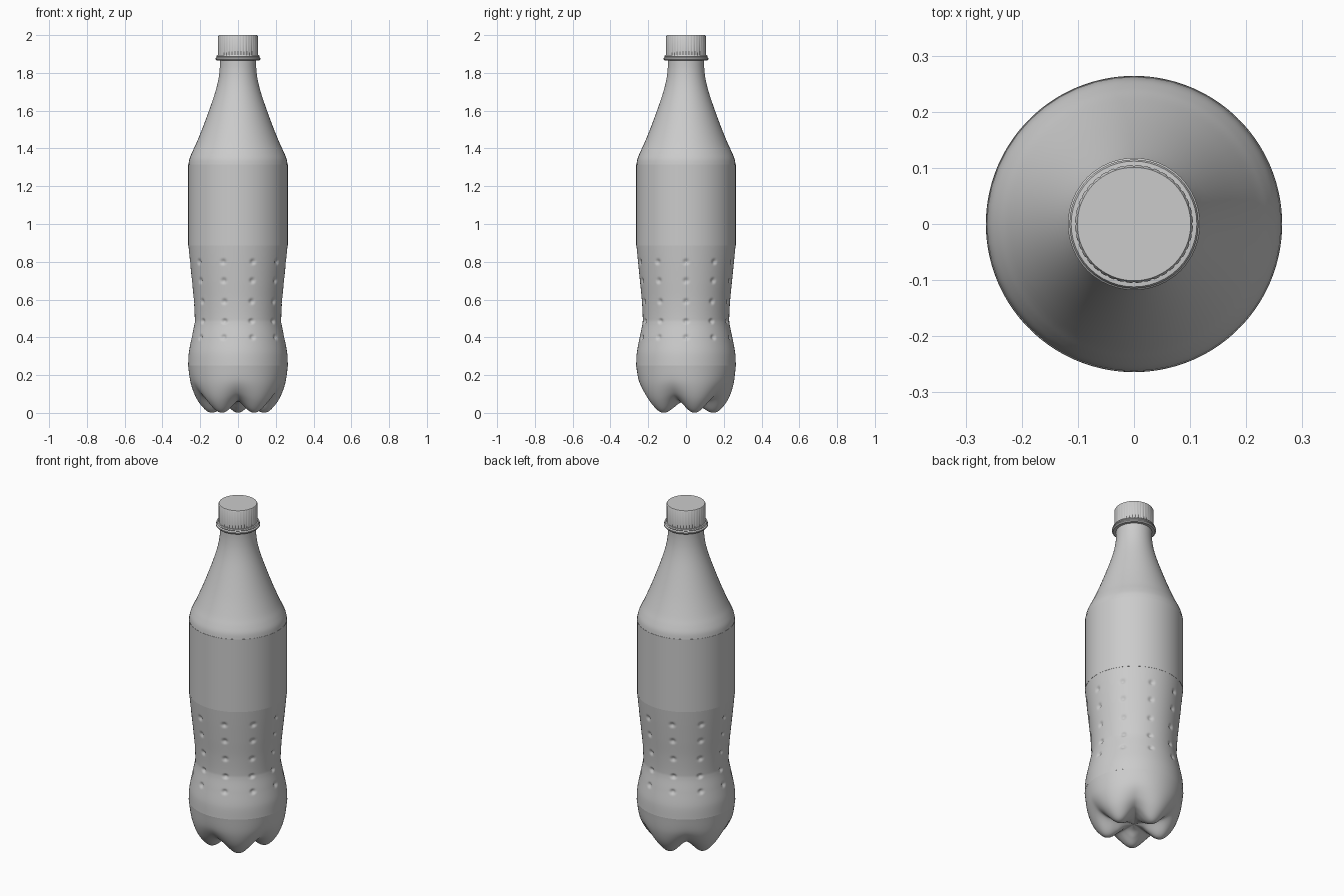
import bpy, bmesh, math

if "Cube" in bpy.data.objects:
    bpy.data.objects.remove(bpy.data.objects["Cube"], do_unlink=True)

grey = bpy.data.materials.new("plain_grey")
grey.use_nodes = True
COLOUR = (0.6, 0.6, 0.6, 1)
grey.diffuse_color = COLOUR
grey.node_tree.nodes["Principled BSDF"].inputs["Base Color"].default_value = COLOUR


def spline(points, steps):
    """Smooth curve through (radius, height) points."""
    pts = [points[0]] + points + [points[-1]]
    out = []
    for a, b, c, d in zip(pts, pts[1:], pts[2:], pts[3:]):
        for i in range(steps):
            t = i / steps
            out.append(tuple(
                0.5 * (2 * q + (s - p) * t + (2 * p - 5 * q + 4 * s - u) * t * t
                       + (3 * q - p - 3 * s + u) * t ** 3)
                for p, q, s, u in zip(a, b, c, d)))
    return out + [points[-1]]


def lathe(name, rows, sides, shape=None, closed=False, angle=35):
    """Spin rows of (radius, height); shape(row, turn, r, z) may alter each point."""
    bm = bmesh.new()
    rings = []
    for j, (r, z) in enumerate(rows):
        ring = []
        for i in range(sides):
            a = math.tau * i / sides
            rr, zz = shape(j, a, r, z) if shape else (r, z)
            ring.append(bm.verts.new((rr * math.cos(a), rr * math.sin(a), zz)))
        rings.append(ring)
    pairs = list(zip(rings, rings[1:]))
    if closed:
        pairs.append((rings[-1], rings[0]))
    for low, high in pairs:
        for i in range(sides):
            k = (i + 1) % sides
            bm.faces.new((low[i], low[k], high[k], high[i]))
    bmesh.ops.remove_doubles(bm, verts=bm.verts, dist=1e-5)
    bmesh.ops.recalc_face_normals(bm, faces=bm.faces)
    mesh = bpy.data.meshes.new(name)
    bm.to_mesh(mesh)
    bm.free()
    mesh.materials.append(grey)
    obj = bpy.data.objects.new(name, mesh)
    bpy.context.collection.objects.link(obj)
    bpy.ops.object.select_all(action='DESELECT')
    obj.select_set(True)
    bpy.context.view_layer.objects.active = obj
    bpy.ops.object.shade_smooth_by_angle(angle=math.radians(angle))
    return obj


# Lobed base: one profile through a foot, one through a valley
foot = spline([(0, .06), (.05, .05), (.09, .025), (.135, .002), (.175, .012),
               (.222, .07), (.251, .15), (.264, .25)], 6)
valley = spline([(0, .06), (.05, .061), (.09, .062), (.13, .066), (.17, .078),
                 (.212, .108), (.248, .165), (.264, .25)], 6)


def base_shape(j, a, r, z):
    w = (0.5 + 0.5 * math.cos(5 * (a - math.pi / 2))) ** 0.75
    return tuple(w * f + (1 - w) * v for f, v in zip(foot[j], valley[j]))


lathe("bottle_base", foot, 120, base_shape, angle=60)

# Pinched grip with columns of small dimples
grip = spline([(.264, .25), (.26, .32), (.245, .4), (.231, .47), (.229, .51),
               (.234, .6), (.244, .7), (.254, .8), (.262, .885)], 15)
DIMPLE_ROWS = (.4, .485, .59, .7, .8)


def grip_shape(j, a, r, z):
    step = math.tau / 10
    across = ((a + step / 2) % step - step / 2) * r
    for h in DIMPLE_ROWS:
        d = math.hypot(across, z - h) / .02
        if d < 1:
            r -= .009 * (1 - d * d) ** 2
    return r, z


lathe("bottle_grip", grip, 200, grip_shape, angle=60)

# Straight label band
lathe("label_band", [(.262, .885), (.2635, .885), (.2635, 1.315), (.262, 1.315)], 48)

# Shoulder tapering to the neck
shoulder = spline([(.262, 1.315), (.257, 1.345), (.243, 1.38), (.222, 1.425),
                   (.187, 1.51), (.15, 1.61), (.12, 1.70), (.104, 1.765),
                   (.097, 1.82), (.096, 1.87)], 5)
lathe("shoulder_and_neck", shoulder, 48, angle=60)

# Support ring and tamper band under the cap
lathe("neck_ring", [(.09, 1.866), (.112, 1.866), (.118, 1.872), (.118, 1.878),
                    (.112, 1.884), (.09, 1.884)], 48, closed=True)
lathe("tamper_band", [(.09, 1.884), (.112, 1.884), (.115, 1.888), (.112, 1.894),
                      (.09, 1.896)], 48, closed=True)


# Screw cap with fine vertical ribs
def rib(j, a, r, z):
    tooth = round(a / math.tau * 160) % 4
    return (r - .002 if tooth == 0 and j in (1, 2) else r), z


lathe("cap", [(0, 1.894), (.105, 1.894), (.105, 1.994), (.101, 2.0), (0, 2.0)],
      160, rib)
